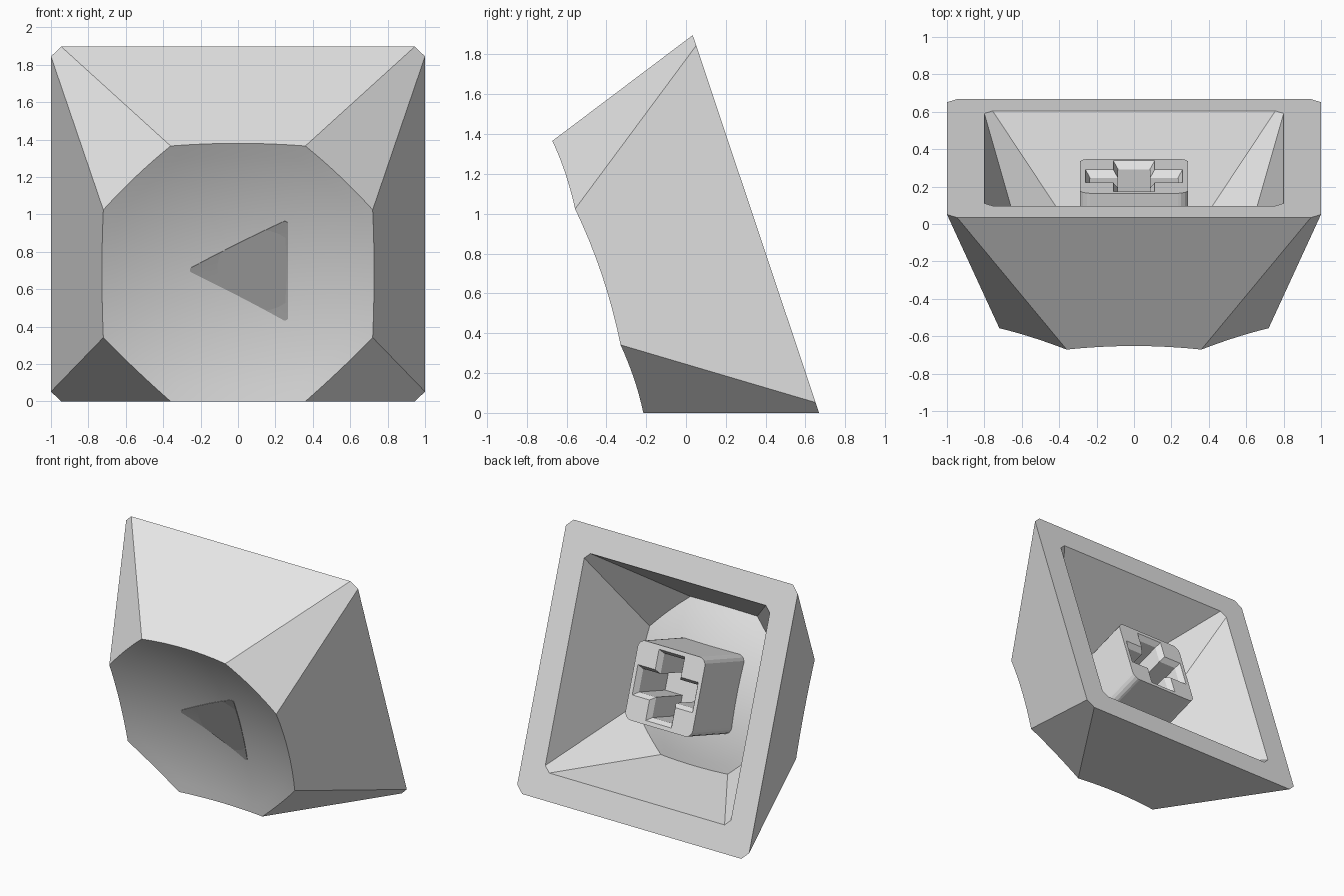
import bpy, bmesh, math
from mathutils import Matrix, Vector

if "Cube" in bpy.data.objects:
    bpy.data.objects.remove(bpy.data.objects["Cube"])

# Local frame: x across, y up the open rim, z from the rim towards the dished face
TOP, R_TOP, SPHERE = 0.837, 0.805, 2.75
TILT = math.atan2(0.28, TOP)
c, s = math.cos(TILT), math.sin(TILT)
PLACE = Matrix(((1, 0, 0, 0), (0, -s, -c, 0.351), (0, c, -s, c), (0, 0, 0, 1)))
SEG, RINGS = 8, 9


def material(name, value):
    m = bpy.data.materials.new(name)
    m.diffuse_color = (value, value, value, 1)
    m.use_nodes = True
    m.node_tree.nodes["Principled BSDF"].inputs["Base Color"].default_value = m.diffuse_color
    return m


body_grey = material("light grey", 0.8)
mark_grey = material("mid grey", 0.42)


def finish(name, bm, mat, smooth=True):
    bmesh.ops.recalc_face_normals(bm, faces=bm.faces)
    mesh = bpy.data.meshes.new(name)
    bm.to_mesh(mesh)
    bm.free()
    ob = bpy.data.objects.new(name, mesh)
    bpy.context.collection.objects.link(ob)
    ob.matrix_world = PLACE
    mesh.materials.append(mat)
    if smooth:
        bpy.ops.object.select_all(action='DESELECT')
        ob.select_set(True)
        bpy.context.view_layer.objects.active = ob
        bpy.ops.object.shade_smooth_by_angle(angle=math.radians(30))
    return ob


def dish(x, y):
    """Height of the spherical dish."""
    cz = TOP + math.sqrt(SPHERE ** 2 - R_TOP ** 2)
    return cz - math.sqrt(SPHERE ** 2 - x * x - y * y)


def octagon(a, b):
    return [Vector(p) for p in ((a, -b), (a, b), (b, a), (-b, a),
                                (-a, b), (-a, -b), (-b, -a), (b, -a))]


def bridge(bm, lo, hi):
    n = len(lo)
    for i in range(n):
        j = (i + 1) % n
        bm.faces.new((lo[i], lo[j], hi[j], hi[i]))


def dome(bm, outline, center, height, rings):
    """Fill an outline with shrinking rings that follow a height function."""
    prev = outline
    for k in range(rings - 1, 0, -1):
        ring = []
        for v in outline:
            p = center + (v.co.xy - center) * (k / rings)
            ring.append(bm.verts.new((p.x, p.y, height(p.x, p.y))))
        bridge(bm, prev, ring)
        prev = ring
    mid = bm.verts.new((center.x, center.y, height(*center)))
    for i in range(len(prev)):
        bm.faces.new((prev[i], prev[(i + 1) % len(prev)], mid))


def shell(bm, k):
    """Eight flat walls and a dished face, scaled by k; returns the rim loop."""
    rim = [bm.verts.new((p.x * k, p.y * k, 0)) for p in octagon(1, 0.945)]
    corners = octagon(0.72, 0.36)
    edge = []
    for i in range(8):
        a, b = corners[i], corners[(i + 1) % 8]
        out = ((a + b) / 2).normalized()
        slope = (0.28 if i % 2 == 0 else 0.865 / math.sqrt(2)) / TOP
        for t in range(SEG):
            chord = a.lerp(b, t / SEG)
            p = chord.copy()
            for _ in range(10):  # meet of flat wall and dish
                p = chord + out * slope * (TOP - dish(*p))
            edge.append(bm.verts.new((p.x * k, p.y * k, dish(*p) * k)))
    for i in range(8):
        arc = [edge[(i * SEG + t) % len(edge)] for t in range(SEG + 1)]
        bm.faces.new([rim[i], rim[(i + 1) % 8]] + arc[::-1])
    dome(bm, edge, Vector((0, 0)), lambda x, y: k * dish(x / k, y / k), RINGS)
    return rim


# Hollow cap: outer and inner shells joined by the flat rim
bm = bmesh.new()
bridge(bm, shell(bm, 1.0), shell(bm, 0.8))
finish("cap_shell", bm, body_grey)


def rounded(corners, radius, steps, splits):
    """Outline of a convex polygon with rounded corners and split sides."""
    pts, n = [], len(corners)
    for i in range(n):
        p, a, b = corners[i], corners[i - 1], corners[(i + 1) % n]
        da, db = (a - p).normalized(), (b - p).normalized()
        half = da.angle(db) / 2
        d = radius / math.tan(half)
        mid = p + (da + db).normalized() * radius / math.sin(half)
        u, w = p + da * d - mid, p + db * d - mid
        for k in range(steps + 1):
            pts.append(mid + u.lerp(w, k / steps).normalized() * radius)
        q = corners[(i + 1) % n]
        for k in range(1, splits):
            pts.append((p + db * d).lerp(q - db * d, k / splits))
    return pts


def stack(bm, loops):
    """Closed solid through a list of (outline, height)."""
    rows = [[bm.verts.new((p[0], p[1], h)) for p in pts] for pts, h in loops]
    for lo, hi in zip(rows, rows[1:]):
        bridge(bm, lo, hi)
    bm.faces.new(rows[0])
    bm.faces.new(rows[-1])


# Triangle mark: thin plate lying on the dish
tri = [Vector(p) for p in ((-0.275, -0.015), (0.267, -0.305), (0.267, 0.275))]
outline = rounded(tri, 0.015, 3, 8)
bm = bmesh.new()
lift = lambda x, y: dish(x, y) + 0.004
low = [bm.verts.new((p.x, p.y, dish(*p) - 0.004)) for p in outline]
high = [bm.verts.new((p.x, p.y, lift(*p))) for p in outline]
bridge(bm, low, high)
dome(bm, high, Vector((0.09, -0.015)), lift, 6)
bm.faces.new(low)
finish("triangle_mark", bm, mark_grey)

# Mounting stem: rounded square post inside the cap
square = [Vector(p) for p in ((-.29, -.29), (.29, -.29), (.29, .29), (-.29, .29))]
post = rounded(square, 0.055, 4, 1)
bm = bmesh.new()
stack(bm, [(post, 0.10), (post, 0.64)])
stem = finish("stem", bm, body_grey, smooth=False)


# Cross socket with a sloped lead-in
def cross(w, l):
    quarter = [(l, -w), (l, w), (w, w)]
    pts = []
    for x, y in ((1, 0), (0, 1), (-1, 0), (0, -1)):
        pts += [(x * a - y * b, y * a + x * b) for a, b in quarter]
    return pts


bm = bmesh.new()
stack(bm, [(cross(0.114, 0.263), 0.095), (cross(0.085, 0.234), 0.14),
           (cross(0.085, 0.234), 0.48)])
cutter = finish("socket_cutter", bm, body_grey, smooth=False)
cutter.hide_render = True
cutter.display_type = 'WIRE'
cut = stem.modifiers.new("socket", 'BOOLEAN')
cut.operation = 'DIFFERENCE'
cut.solver = 'EXACT'
cut.object = cutter
